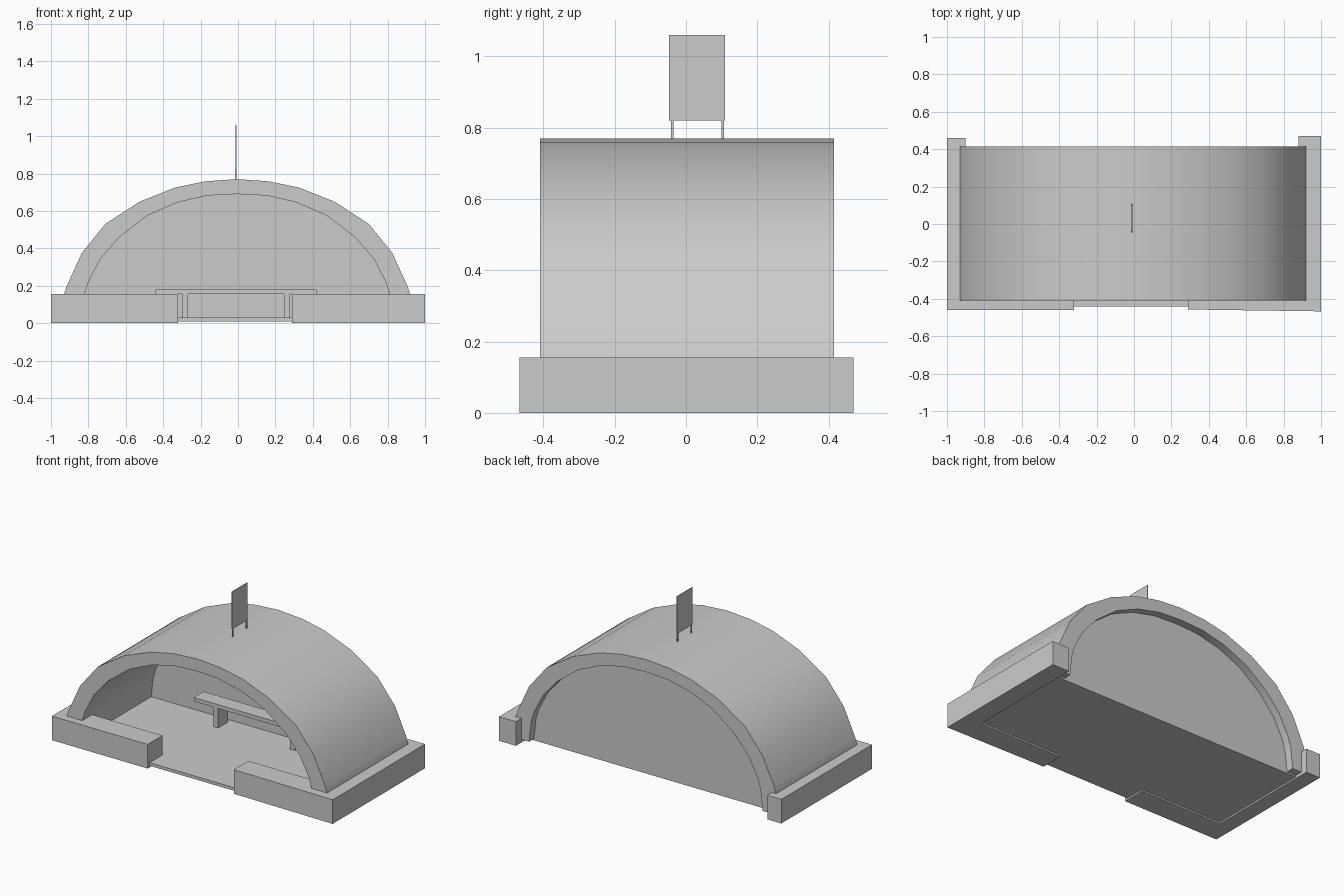
import bpy, bmesh, math

cube = bpy.data.objects.get("Cube")
if cube:
    bpy.data.objects.remove(cube, do_unlink=True)

grey = bpy.data.materials.new("plain_grey")
grey.use_nodes = True
colour = (0.6, 0.6, 0.6, 1)
grey.diffuse_color = colour
grey.node_tree.nodes["Principled BSDF"].inputs["Base Color"].default_value = colour


def prism(name, outline, low, high, axis="z", smooth=False):
    """Extrude a 2D outline along z (xy outline) or y (xz outline)."""
    def place(p, d):
        return (p[0], p[1], d) if axis == "z" else (p[0], d, p[1])
    bm = bmesh.new()
    face = bm.faces.new([bm.verts.new(place(p, low)) for p in outline])
    new = bmesh.ops.extrude_face_region(bm, geom=[face])["geom"]
    for v in new:
        if isinstance(v, bmesh.types.BMVert):
            v.co["xyz".index(axis)] = high
    bmesh.ops.recalc_face_normals(bm, faces=bm.faces)
    mesh = bpy.data.meshes.new(name)
    bm.to_mesh(mesh)
    bm.free()
    mesh.materials.append(grey)
    obj = bpy.data.objects.new(name, mesh)
    bpy.context.collection.objects.link(obj)
    if smooth:
        bpy.ops.object.select_all(action="DESELECT")
        obj.select_set(True)
        bpy.context.view_layer.objects.active = obj
        bpy.ops.object.shade_smooth_by_angle(angle=math.radians(30))
    return obj


def box(name, x0, x1, y0, y1, z0, z1):
    return prism(name, [(x0, y0), (x1, y0), (x1, y1), (x0, y1)], z0, z1)


def mirrored(half):
    """Complete a right half profile ending on the crown."""
    shift = -0.005
    return ([(x + shift, z) for x, z in half] +
            [(shift - x, z) for x, z in reversed(half[:-1])])


# Arched shell and recessed back wall
outer = mirrored([(.945, .02), (.925, .155), (.91, .2), (.83, .375), (.705, .53),
                  (.52, .65), (.33, .725), (.17, .758), (0, .77)])
inner = mirrored([(.83, .02), (.815, .155), (.795, .22), (.73, .345), (.63, .46),
                  (.48, .575), (.32, .645), (.16, .682), (0, .69)])
prism("arched_shell", outer + inner[::-1], -.41, .415, "y", smooth=True)
prism("back_wall", inner, .31, .365, "y")

# Floor slab
box("floor", -.9, .88, -.44, .365, .01, .03)

# L-shaped low walls around the sides and front
prism("right_low_wall", [(-1, -.46), (-.32, -.46), (-.32, -.31), (-.9, -.31),
                         (-.9, .46), (-1, .46)], 0, .155)
prism("left_low_wall", [(1, -.467), (.29, -.457), (.29, -.31), (.88, -.31),
                        (.88, .47), (1, .47)], 0, .155)

# Bench
box("bench_top", -.44, .42, .18, .28, .155, .18)
for side, x in (("right", -.3), ("left", .245)):
    box(side + "_bench_leg", x, x + .033, .18, .28, .03, .155)

# Roof sign on two thin posts
box("roof_sign", -.013, -.009, -.047, .11, .82, 1.06)
for side, y in (("front", -.042), ("back", .099)):
    box(side + "_sign_post", -.015, -.008, y, y + .007, .76, .825)
